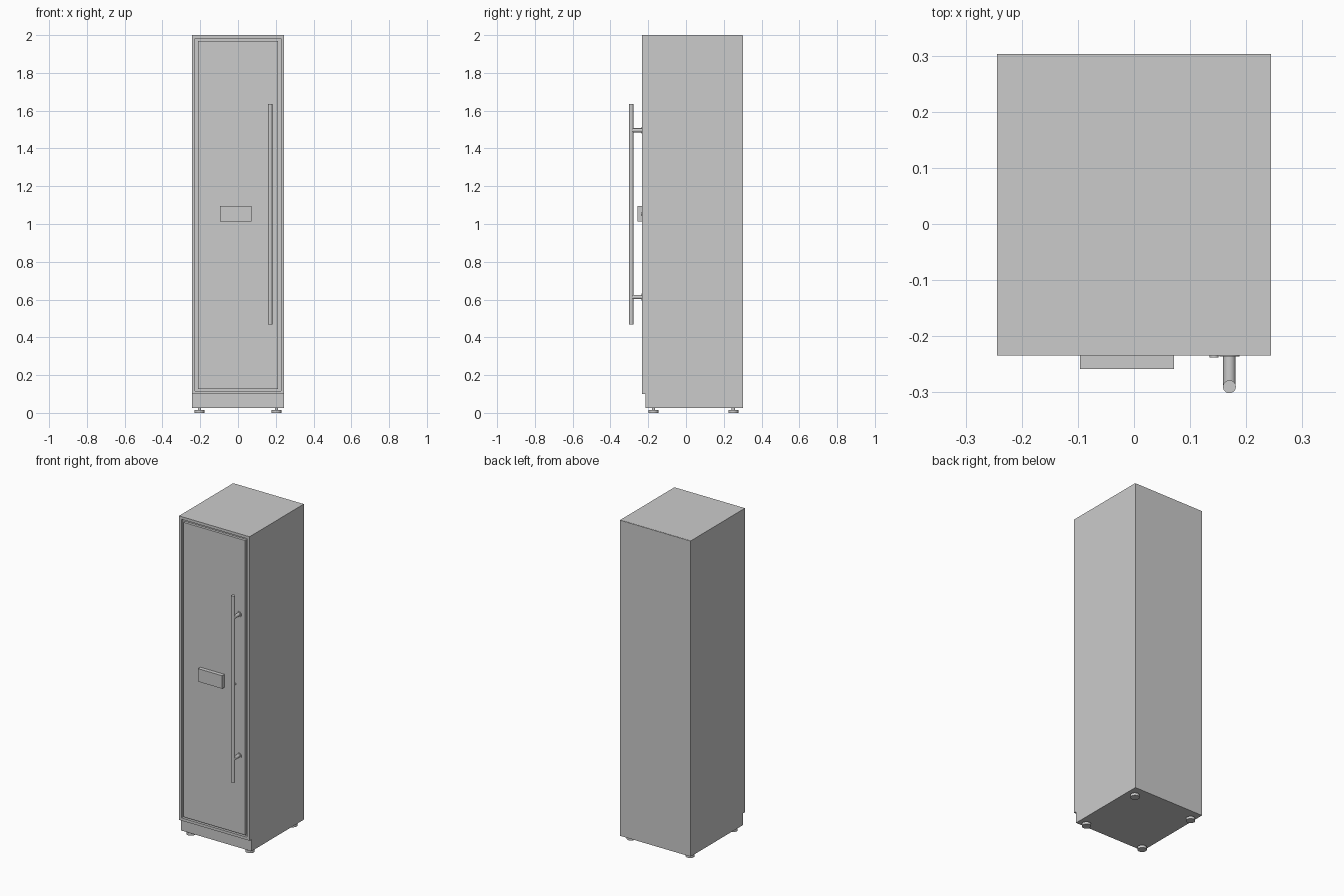
import bpy, bmesh
from mathutils import Matrix, Vector

if "Cube" in bpy.data.objects:
    bpy.data.objects.remove(bpy.data.objects["Cube"])


def finish(name, bm, smooth=False):
    bmesh.ops.recalc_face_normals(bm, faces=bm.faces[:])
    me = bpy.data.meshes.new(name)
    bm.to_mesh(me)
    bm.free()
    ob = bpy.data.objects.new(name, me)
    bpy.context.collection.objects.link(ob)
    if smooth:
        bpy.ops.object.select_all(action='DESELECT')
        ob.select_set(True)
        bpy.context.view_layer.objects.active = ob
        bpy.ops.object.shade_smooth_by_angle()
    return ob


def box(name, lo, hi):
    lo, hi = Vector(lo), Vector(hi)
    bm = bmesh.new()
    bmesh.ops.create_cube(bm, size=1, matrix=Matrix.Translation((lo + hi) / 2)
                          @ Matrix.Diagonal((*(hi - lo), 1)))
    return finish(name, bm)


def rod(name, start, end, radius, sides=32):
    start, end = Vector(start), Vector(end)
    axis = end - start
    turn = Vector((0, 0, 1)).rotation_difference(axis).to_matrix().to_4x4()
    bm = bmesh.new()
    bmesh.ops.create_cone(bm, cap_ends=True, segments=sides, radius1=radius, radius2=radius,
                          depth=axis.length, matrix=Matrix.Translation((start + end) / 2) @ turn)
    return finish(name, bm, True)


FRONT, BACK, HALF = -0.234, 0.30, 0.244

# Cabinet: side profile with a set-back plinth, extruded across the width
bm = bmesh.new()
profile = [(-0.215, 0.027), (BACK, 0.027), (BACK, 2.0), (FRONT, 2.0), (FRONT, 0.10), (-0.215, 0.10)]
side = bm.faces.new([bm.verts.new((-HALF, y, z)) for y, z in profile])
ext = bmesh.ops.extrude_face_region(bm, geom=[side])['geom']
bmesh.ops.translate(bm, vec=(2 * HALF, 0, 0), verts=[v for v in ext if isinstance(v, bmesh.types.BMVert)])
if not any(f.calc_center_median().x < -HALF + 1e-5 for f in bm.faces):
    bm.faces.new([v for v in bm.verts if v.co.x < 0])
bmesh.ops.recalc_face_normals(bm, faces=bm.faces[:])
# Door recess in the front face
front = [f for f in bm.faces if abs(f.calc_center_median().y - FRONT) < 1e-5]
bmesh.ops.inset_individual(bm, faces=front, thickness=0.024)
rec = bmesh.ops.extrude_face_region(bm, geom=front)['geom']
bmesh.ops.translate(bm, vec=(0, 0.016, 0), verts=[v for v in rec if isinstance(v, bmesh.types.BMVert)])
bmesh.ops.delete(bm, geom=[f for f in front if f.is_valid], context='FACES_ONLY')
finish("cabinet", bm)

box("back_panel", (-HALF, BACK, 0.027), (HALF, 0.303, 1.999))
box("door", (-0.212, FRONT, 0.127), (0.212, -0.217, 1.968))

# Control display and lock on the door
box("display", (-0.096, -0.258, 1.013), (0.071, FRONT, 1.094))
rod("lock", (0.143, -0.23, 1.053), (0.143, -0.238, 1.053), 0.008)

# Long bar handle with two standoffs and mounting plates
rod("handle_bar", (0.17, -0.29, 0.468), (0.17, -0.29, 1.635), 0.0115)
for label, z in (("lower", 0.613), ("upper", 1.496)):
    rod(label + "_handle_standoff", (0.17, -0.29, z), (0.17, -0.23, z), 0.011)
    rod(label + "_handle_plate", (0.17, -0.2365, z), (0.17, -0.23, z), 0.018)

# Levelling feet: disc and stem
for sx, xs in (("left", -0.204), ("right", 0.204)):
    for sy, y in (("front", -0.172), ("back", 0.251)):
        rod(f"{sy}_{sx}_foot_disc", (xs, y, 0.0), (xs, y, 0.016), 0.026)
        rod(f"{sy}_{sx}_foot_stem", (xs, y, 0.01), (xs, y, 0.035), 0.009)
